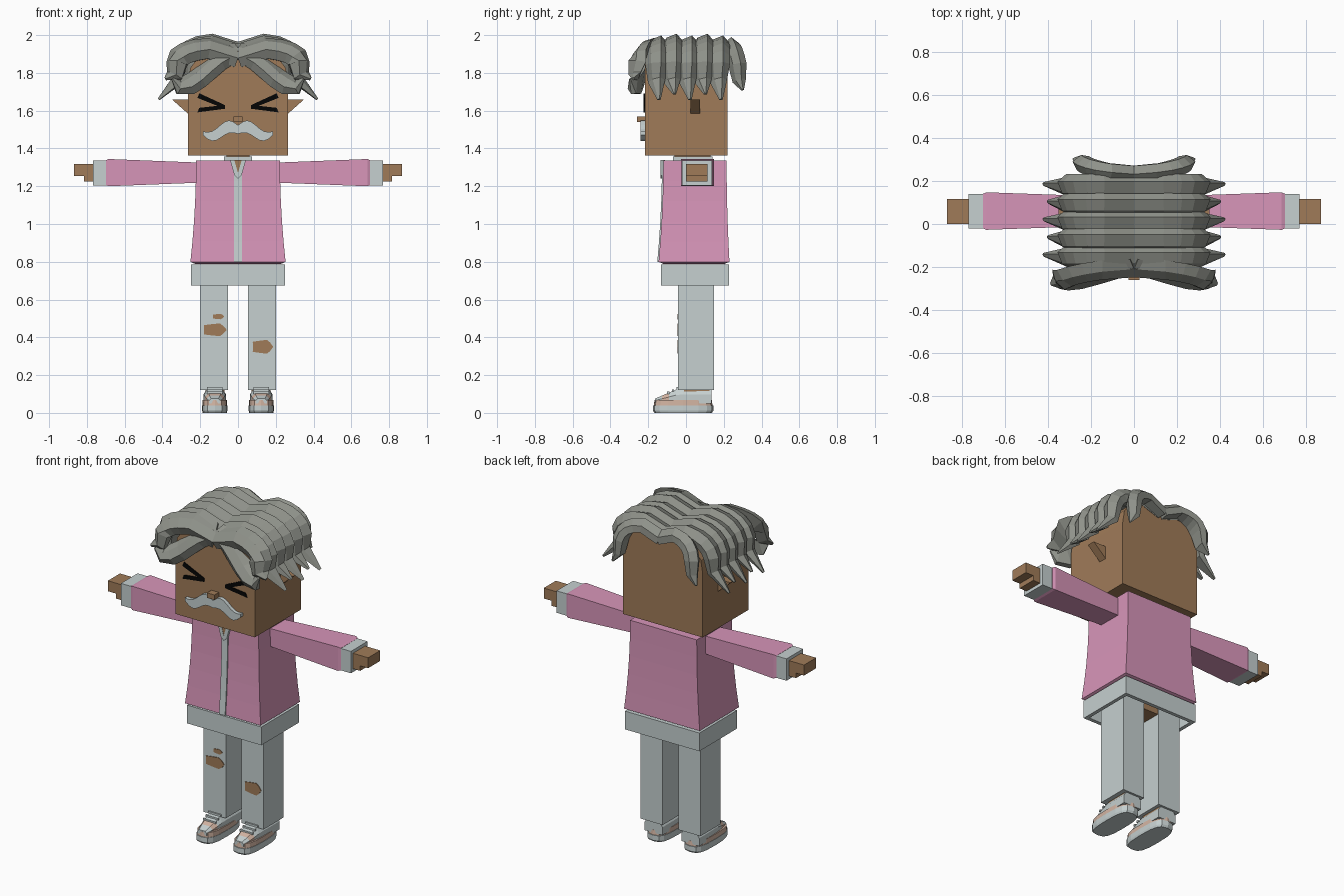
import bpy
import bmesh
from math import sin, cos, pi, copysign
from mathutils import Vector

cube = bpy.data.objects.get("Cube")
if cube:
    bpy.data.objects.remove(cube)


def material(name, red, green, blue):
    colour = [channel ** 2.2 for channel in (red, green, blue)] + [1]
    made = bpy.data.materials.new(name)
    made.use_nodes = True
    made.diffuse_color = colour
    made.node_tree.nodes["Principled BSDF"].inputs["Base Color"].default_value = colour
    return made


SKIN = material("brown skin", .62, .48, .35)
PINK = material("pink cloth", .84, .58, .72)
PALE = material("pale grey cloth", .77, .81, .81)
HAIR = material("grey hair", .56, .57, .54)
BLACK = material("black", .05, .05, .05)
PEACH = material("peach leather", .82, .7, .63)
SIDES = (("left", 1), ("right", -1))


def loft(name, rings, main, second=None, rule=None):
    """Skin a closed solid over rings of equal length; faces passing the rule use second."""
    bm = bmesh.new()
    rows = [[bm.verts.new(point) for point in ring] for ring in rings]
    count = len(rows[0])
    for lower, upper in zip(rows, rows[1:]):
        for i in range(count):
            j = (i + 1) % count
            bm.faces.new((lower[i], lower[j], upper[j], upper[i]))
    bm.faces.new(rows[0][::-1])
    bm.faces.new(rows[-1])
    bmesh.ops.recalc_face_normals(bm, faces=bm.faces)
    if rule:
        for face in bm.faces:
            face.material_index = int(rule(face.calc_center_median()))
    mesh = bpy.data.meshes.new(name)
    bm.to_mesh(mesh)
    bm.free()
    for used in filter(None, (main, second)):
        mesh.materials.append(used)
    bpy.context.collection.objects.link(bpy.data.objects.new(name, mesh))


def rect(half_width, front, back, z, middle=0):
    left, right = middle + half_width, middle - half_width
    return [(right, front, z), (left, front, z), (left, back, z), (right, back, z)]


def box(name, middle, half_width, front, back, bottom, top, mat):
    loft(name, [rect(half_width, front, back, z, middle) for z in (bottom, top)], mat)


def plate(name, outline, front, back, mat, side=1):
    """Extrude an (x, z) outline between two depths, mirrored when side is -1."""
    loft(name, [[(side * x, y, z) for x, z in outline] for y in (front, back)], mat)


def power(value, exponent):
    return copysign(abs(value) ** exponent, value)


# Head with a domed top, and nose
dome = [(.265 * power(cos(a), .6), 1.75 + .165 * power(sin(a), .8))
        for a in (pi * i / 8 for i in range(9))]
plate("head", [(-.265, 1.363), (.265, 1.363)] + dome, -.218, .22, SKIN)
box("nose", 0, .025, -.26, -.21, 1.54, 1.57, SKIN)


# Moustache, ears and squeezed eyes
def whisker(t, edge):
    middle = 1.5 + .02 * sin(2 * pi * t) - .02 * t
    return .185 * t, middle + edge * (.005 + .03 * sin(pi * (.75 * t + .2)))


steps = [i / 8 for i in range(9)]
half_moustache = [whisker(t, 1) for t in steps] + [whisker(t, -1) for t in reversed(steps)]
for side, s in SIDES:
    plate(side + "_moustache", half_moustache, -.24, -.21, PALE, s)
    plate(side + "_ear", [(.26, 1.66), (.35, 1.66), (.26, 1.58)], .025, .075, SKIN, s)
    for part, end in (("upper", 1.68), ("lower", 1.603)):
        plate(f"{side}_{part}_eye_line",
              [(.07, 1.63), (.07, 1.61), (.215, end - .012), (.205, end + .012)],
              -.224, -.215, BLACK, s)

# Hair locks: a ridged section swept along a path that ends in a point
SECTION = ((-.55, -.3), (.5, -.5), (.6, 0), (.25, .5), (-.25, .25))
HEAD_CENTRE = Vector((0, 0, 1.6))


def lock(name, path, across, width, thick, side):
    points = [Vector(point) for point in path]
    last = len(points) - 1
    rings = []
    for i, point in enumerate(points):
        along = (points[min(i + 1, last)] - points[max(i - 1, 0)]).normalized()
        flat = Vector(across)
        flat = (flat - along * flat.dot(along)).normalized()
        out = along.cross(flat)
        if out.dot(point - HEAD_CENTRE) < 0:
            out.negate()
        taper = .15 if i == last else .75 if i == last - 1 else 1
        ring = [point + taper * (flat * a * width + out * b * thick) for a, b in SECTION]
        rings.append([(side * v.x, v.y, v.z) for v in ring])
    loft(name, rings, HAIR)


def drape(reach, bottom, height, start, end, tip):
    """Rounded path from the parting, over the crown and down to the tip."""
    path = []
    for i in range(7):
        t = i / 6
        x = reach * power(sin(t * pi / 2), .6)
        z = bottom + height * power(abs(cos(t * pi / 2)), .6)
        path.append((x, start + t * (end - start), z - .5 * max(0, .1 - x)))
    return path + [tip]


def fall(t):
    """Path of the lower fringe, easing down over the brow."""
    return .31 * t, -.19 - .09 * t, 1.82 + .09 * cos(pi * t)


for side, s in SIDES:
    for row in range(5):
        y = .17 - .082 * row
        odd = row % 2
        tip = (.42 - .02 * odd, y + .015, 1.66 + .03 * odd)
        lock(f"{side}_hair_lock_{row + 1}", drape(.32, 1.76, .2 + .01 * odd, y, y, tip),
             (0, 1, 0), .105, .085, s)
    lock(side + "_upper_fringe", drape(.34, 1.79, .15, -.2, -.27, (.385, -.28, 1.77)),
         (0, -.35, -1), .11, .08, s)
    lock(side + "_lower_fringe", [fall(i / 6) for i in range(7)] + [(.345, -.295, 1.77)],
         (.4, -.3, -1), .1, .07, s)
    lock(side + "_back_lock", drape(.25, 1.76, .19, .22, .28, (.28, .3, 1.71)),
         (0, 1, .3), .085, .08, s)


# Jacket flaring towards its hem, with a front strip
def coat_ring(t, inset=0):
    flare = (1 - t) ** 2
    return rect(.222 + .03 * flare - inset, inset - .12 - .025 * flare,
                .215 + .015 * flare - inset, .8 + .535 * t)


def strip_ring(t):
    front = coat_ring(t)[0][1]
    return rect(.02, front - .007, front + .01, .8 + .535 * t)


levels = [i / 5 for i in range(6)]
loft("jacket", [coat_ring(-.02, .025)] + [coat_ring(t) for t in levels], PINK)
loft("jacket_front_strip", [strip_ring(t) for t in levels], PALE)

# Neck, collar and open neckline
box("collar", 0, .075, -.07, .14, 1.32, 1.357, PALE)
box("neck", 0, .06, -.06, .13, 1.3, 1.37, SKIN)
plate("neckline", [(0, 1.265), (.022, 1.34), (-.022, 1.34)], -.134, -.11, SKIN)
for side, s in SIDES:
    plate(side + "_collar_edge", [(0, 1.24), (.02, 1.26), (.042, 1.34), (.02, 1.34), (0, 1.27)],
          -.136, -.11, PALE, s)

# Waist band, hollow underneath
loft("waist_band", [rect(.248 - inset, inset - .132, .227 - inset, z) for inset, z in
                    ((0, .785), (0, .675), (.022, .675), (.022, .765))], PALE)
box("hips", 0, .19, -.03, .14, .69, .77, SKIN)


# Shoe shapes: a rounded sole outline and an upper rising from toe to heel
def sole_ring(middle, scale, z):
    angles = [pi * i / 8 for i in range(16)]
    return [(middle + scale * .067 * power(cos(a), .6),
             -.015 + scale * .16 * power(sin(a), .7), z) for a in angles]


def upper_ring(middle, t):
    half = .06 - .03 * (1 - t) ** 4
    rise = min(.08, .025 + .13 * t)
    arch = ((-1, 0), (-1, .6), (-.65, 1), (.65, 1), (1, .6), (1, 0))
    return [(middle + half * a, .3 * t - .165, .05 + rise * b) for a, b in arch]


for side, s in SIDES:
    # Arm, built outwards from the shoulder
    loft(side + "_sleeve",
         [[(s * x, .06 + a * deep, 1.272 + b * tall)
           for a, b in ((-1, -1), (1, -1), (1, 1), (-1, 1))]
          for x, deep, tall in ((.2, .07, .053), (.685, .087, .072), (.7, .08, .066))], PINK)
    box(side + "_cuff", s * .73, .037, -.02, .138, 1.205, 1.337, PALE)
    box(side + "_hand", s * .81, .058, 0, .115, 1.255, 1.318, SKIN)
    box(side + "_thumb", s * .79, .025, 0, .115, 1.225, 1.256, SKIN)
    # Leg
    box(side + "_trouser_leg", s * .126, .074, -.042, .148, .12, .74, PALE)
    box(side + "_ankle", s * .122, .05, -.01, .125, .1, .14, SKIN)
    # Shoe
    middle = s * .123
    loft(side + "_shoe_sole", [sole_ring(middle, .95, 0), sole_ring(middle, 1, .012),
                               sole_ring(middle, 1, .04)], PALE)
    loft(side + "_shoe_band", [sole_ring(middle, .97, .038), sole_ring(middle, .95, .068)], PEACH)
    loft(side + "_shoe_upper", [upper_ring(middle, i / 8) for i in range(9)],
         PALE, PEACH, lambda centre: -.13 < centre.y < -.09)
    for i in range(3):
        front, height = .025 * i - .1, .1 + .012 * i
        box(f"{side}_lace_{i + 1}", middle, .042, front, front + .012, height, height + .012, PALE)


# Ripped knees: ragged openings on the trouser fronts
def rip(name, x, z, half_width, half_height):
    outline = []
    for i in range(10):
        ragged = 1 - .15 * (i % 2)
        outline.append((x + half_width * ragged * power(cos(pi * i / 5), .7),
                        z + half_height * ragged * power(sin(pi * i / 5), .7)))
    plate(name, outline, -.046, -.038, SKIN)


rip("right_knee_rip", -.125, .44, .065, .035)
rip("right_small_rip", -.105, .51, .032, .015)
rip("left_knee_rip", .128, .35, .058, .038)
